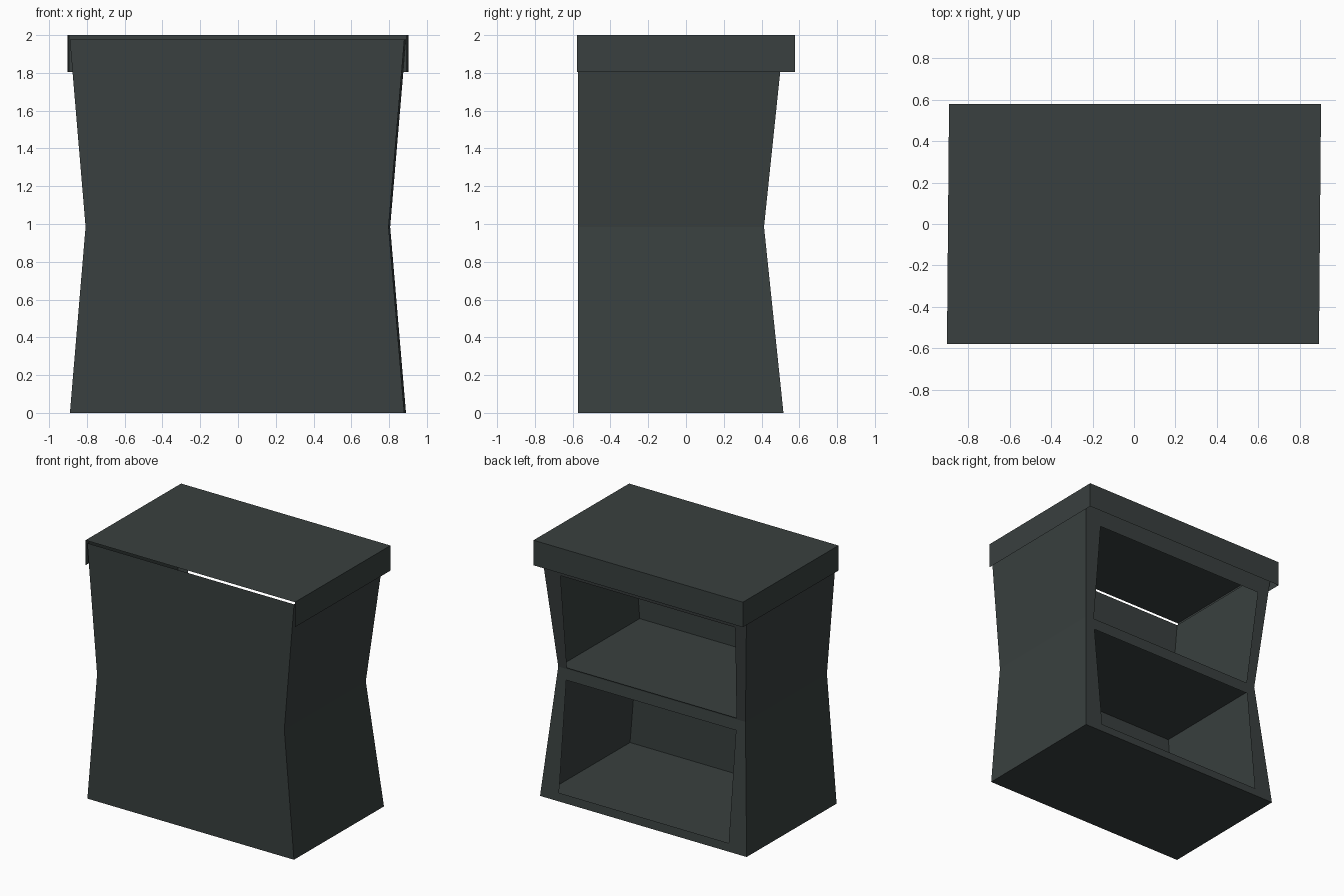
import bpy, bmesh

if "Cube" in bpy.data.objects:
    bpy.data.objects.remove(bpy.data.objects["Cube"])

paint = bpy.data.materials.new("dark_slate")
paint.diffuse_color = (0.041, 0.051, 0.050, 1)
paint.use_nodes = True
paint.node_tree.nodes["Principled BSDF"].inputs["Base Color"].default_value = paint.diffuse_color


def skew(x, y, z):
    """Slight sideways lean of the whole piece."""
    return (x + 0.0086 * y, y, z)


def finish(name, bm):
    mesh = bpy.data.meshes.new(name)
    bm.to_mesh(mesh)
    bm.free()
    mesh.materials.append(paint)
    obj = bpy.data.objects.new(name, mesh)
    bpy.context.collection.objects.link(obj)
    return obj


WAIST, TOP, FRONT = 0.985, 1.978, -0.572


def half_width(z):
    return 0.802 + 0.083 * abs(z - WAIST) / WAIST


def back_y(z):
    return 0.413 + 0.103 * abs(z - WAIST) / WAIST


# Cabinet body: thin pinched shell, open at the top, two openings in the back
bm = bmesh.new()
rings = []
for z in (0, 0.063, 0.903, WAIST, 0.995, 1.738, TOP):
    w, b = half_width(z), back_y(z)
    left = -0.77 if z > 1.7 else -0.727
    pts = [(w, b), (0.727, b), (left, b), (-w, b), (-w, FRONT), (w, FRONT)]
    rings.append([bm.verts.new(skew(x, y, z)) for x, y in pts])
for r, (lo, hi) in enumerate(zip(rings, rings[1:])):
    for i in range(6):
        if i == 1 and r in (1, 4):      # compartment openings
            continue
        j = (i + 1) % 6
        bm.faces.new((lo[i], lo[j], hi[j], hi[i]))
bm.faces.new(rings[0][::-1])            # base
finish("cabinet_body", bm)

# Middle shelf
bm = bmesh.new()
w, b = half_width(WAIST), back_y(WAIST)
bm.faces.new([bm.verts.new(skew(x, y, WAIST - 0.003)) for x, y in
              ((-w, FRONT), (w, FRONT), (w, b), (-w, b))])
finish("middle_shelf", bm)

# Lid: thin top with a skirt on the sides and back, open at the front
bm = bmesh.new()
corners = [(0.897, -0.578), (0.897, 0.578), (-0.897, 0.578), (-0.897, -0.578)]
upper = [bm.verts.new(skew(x, y, 2.0)) for x, y in corners]
lower = [bm.verts.new(skew(x, y, 1.806)) for x, y in corners]
bm.faces.new(upper)
for i in range(3):
    bm.faces.new((lower[i], lower[i + 1], upper[i + 1], upper[i]))
finish("lid", bm)
